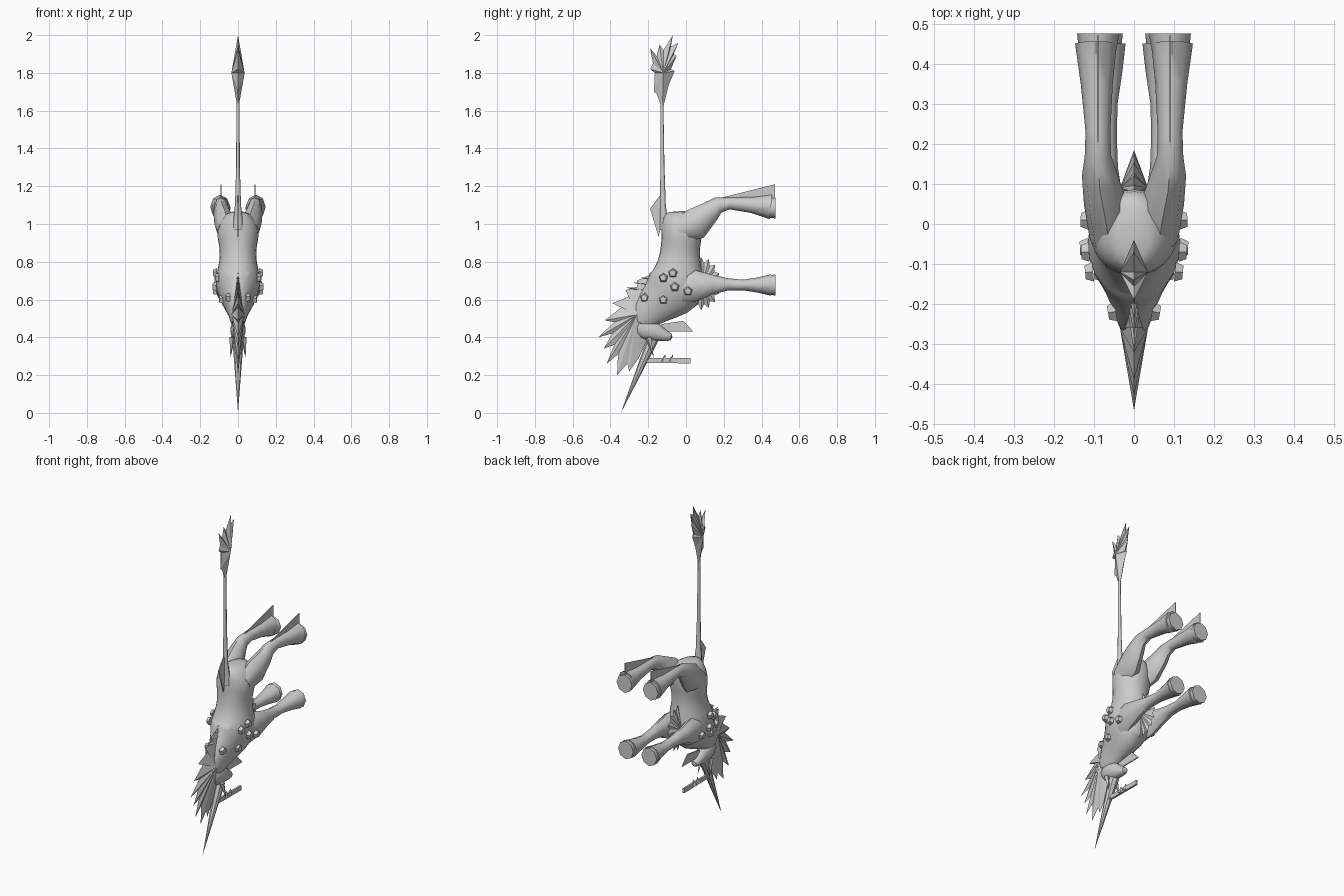
import bpy
import bmesh
import math
from mathutils import Vector

default_cube = bpy.data.objects.get("Cube")
if default_cube:
    bpy.data.objects.remove(default_cube, do_unlink=True)

grey = bpy.data.materials.new("plain grey")
grey.use_nodes = True
grey.diffuse_color = (0.6, 0.6, 0.6, 1)
grey.node_tree.nodes["Principled BSDF"].inputs["Base Color"].default_value = grey.diffuse_color


def finish(name, bm, smooth=False, subdivide=False):
    """Turn a bmesh into a named grey object."""
    bmesh.ops.recalc_face_normals(bm, faces=bm.faces)
    mesh = bpy.data.meshes.new(name)
    bm.to_mesh(mesh)
    bm.free()
    mesh.materials.append(grey)
    obj = bpy.data.objects.new(name, mesh)
    bpy.context.collection.objects.link(obj)
    if subdivide:
        obj.modifiers.new("Rounding", "SUBSURF").levels = 1
    if smooth:
        bpy.ops.object.select_all(action="DESELECT")
        obj.select_set(True)
        bpy.context.view_layer.objects.active = obj
        bpy.ops.object.shade_smooth_by_angle(angle=math.radians(50))
    return obj


def loft(name, sections, sides=10, side=1, subdivide=False):
    """Skin oval rings: centre x, y, z, half depth in the side plane, half width."""
    bm = bmesh.new()
    centres = [Vector((side * s[0], s[1], s[2])) for s in sections]
    rings = []
    for i, (centre, section) in enumerate(zip(centres, sections)):
        before = centres[max(i - 1, 0)]
        after = centres[min(i + 1, len(centres) - 1)]
        along = after - before
        across = Vector((0, along.z, -along.y)).normalized()
        ring = []
        for k in range(sides):
            angle = math.tau * k / sides
            offset = across * section[3] * math.cos(angle)
            offset.x = section[4] * math.sin(angle)
            ring.append(bm.verts.new(centre + offset))
        rings.append(ring)
    for low, high in zip(rings, rings[1:]):
        for k in range(sides):
            n = (k + 1) % sides
            bm.faces.new((low[k], low[n], high[n], high[k]))
    bm.faces.new(rings[0])
    bm.faces.new(rings[-1])
    return finish(name, bm, True, subdivide)


def tuft(name, outline, middle, thick, x=0):
    """Pointed hair clump: a flat outline with a raised middle on both sides."""
    bm = bmesh.new()
    rim = [bm.verts.new((x, y, z)) for y, z in outline]
    for sign in (-1, 1):
        peak = bm.verts.new((x + sign * thick, *middle))
        for a, b in zip(rim, rim[1:] + rim[:1]):
            bm.faces.new((a, b, peak))
    return finish(name, bm)


def plate(name, outline, x=0, thick=0.006):
    """Thin flat sheet standing in the side plane."""
    bm = bmesh.new()
    face = bm.faces.new([bm.verts.new((x - thick / 2, y, z)) for y, z in outline])
    made = bmesh.ops.extrude_face_region(bm, geom=[face])["geom"]
    verts = [v for v in made if isinstance(v, bmesh.types.BMVert)]
    bmesh.ops.translate(bm, verts=verts, vec=(thick, 0, 0))
    return finish(name, bm)


def spike(name, base, tip, radius, sides=6):
    """Tapered point from base to tip."""
    base, tip = Vector(base), Vector(tip)
    bm = bmesh.new()
    bmesh.ops.create_cone(bm, cap_ends=True, segments=sides, radius1=radius,
                          radius2=0, depth=(tip - base).length)
    bm.transform((tip - base).to_track_quat("Z", "Y").to_matrix().to_4x4())
    bmesh.ops.translate(bm, verts=bm.verts, vec=(base + tip) / 2)
    return finish(name, bm)


# Trunk and neck, rump uppermost
loft("body", [
    (0, -.02, 1.07, .08, .04), (0, -.02, 1.04, .11, .085), (0, -.02, .96, .115, .125),
    (0, -.03, .88, .105, .1), (0, -.035, .8, .115, .1), (0, -.04, .72, .15, .125),
    (0, -.06, .65, .17, .12), (0, -.13, .595, .125, .085), (0, -.21, .53, .09, .05),
    (0, -.25, .46, .06, .04)], 12, 1, True)

# Head with the muzzle towards the feet
loft("head", [
    (0, -.27, .47, .03, .025), (0, -.22, .445, .065, .045), (0, -.16, .43, .055, .043),
    (0, -.11, .405, .03, .03), (0, -.07, .4, .02, .022)], 10, 1, True)

# Horn and tail
spike("horn", (0, -.175, .39), (0, -.345, 0), .03, 8)
loft("tail", [(0, -.115, .97, .025, .03), (0, -.122, 1.1, .015, .016),
              (0, -.125, 1.3, .011, .01), (0, -.128, 1.66, .008, .008)], 8)
tuft("tail_tuft", [
    (-.125, 1.6), (-.155, 1.69), (-.17, 1.7), (-.165, 1.8), (-.19, 1.82), (-.175, 1.85),
    (-.19, 1.93), (-.155, 1.89), (-.14, 1.95), (-.12, 1.92), (-.07, 2), (-.08, 1.94),
    (-.04, 1.96), (-.065, 1.9), (-.05, 1.89), (-.08, 1.82), (-.06, 1.81), (-.09, 1.74)],
    (-.12, 1.8), .035)
plate("tail_fin", [(-.14, 1.15), (-.19, 1.08), (-.145, .93), (-.12, 1.05)])

# Mane of swept points
tuft("mane", [
    (-.15, .75), (-.26, .7), (-.22, .68), (-.32, .65), (-.27, .63), (-.39, .58),
    (-.34, .56), (-.43, .49), (-.38, .48), (-.465, .4), (-.39, .42), (-.435, .34),
    (-.38, .36), (-.42, .26), (-.36, .31), (-.365, .2), (-.31, .26), (-.3, .22),
    (-.25, .29), (-.2, .4), (-.2, .52)], (-.26, .52), .035)
for i in range(4):
    spike("mane_lock", (0, -.13 - i * .03, .74 - i * .03),
          (0, -.2 - i * .04, .74 - i * .025), .015, 4)

# Beard and hanging bar
plate("beard", [(-.14, .43), (-.13, .47), (-.015, .487), (.04, .43)])
plate("bar", [(-.23, .265), (-.23, .29), (.025, .29), (.025, .262)], 0, .012)
for y in (-.21, -.12, -.08):
    spike("bar_stud", (0, y, .27), (0, y + .01, .31), .016, 5)

# Leafy ruff under the chest, alternating long and short points
ruff = []
for i in range(32):
    angle = math.tau * i / 32
    reach = (1, .8)[i % 2]
    ruff.append((.08 + .105 * reach * math.cos(angle), .685 + .14 * reach * math.sin(angle)))
tuft("chest_ruff", ruff, (.09, .685), .035)

# Paired parts
for side, word in ((1, "left"), (-1, "right")):
    loft(word + "_hind_leg", [
        (.06, -.04, .96, .06, .05), (.07, .05, 1, .085, .055), (.085, .12, 1.06, .06, .045),
        (.09, .17, 1.1, .043, .033), (.09, .23, 1.11, .032, .031),
        (.093, .35, 1.1, .042, .04), (.095, .45, 1.09, .065, .052)], 8, side)
    loft(word + "_front_leg", [
        (.06, -.03, .66, .09, .05), (.075, .06, .675, .08, .048), (.078, .14, .68, .052, .038),
        (.075, .22, .68, .033, .032), (.073, .3, .677, .028, .032),
        (.073, .38, .677, .04, .044), (.077, .45, .677, .057, .056)], 8, side)
    for leg, x, z in (("hind", .09, 1.085), ("front", .08, .677)):
        loft(word + "_" + leg + "_hoof", [
            (x, .43, z, .05, .045), (x, .455, z, .053, .05), (x, .475, z, .056, .052)], 8, side)
    plate(word + "_fetlock_fin", [(.15, 1.13), (.47, 1.13), (.47, 1.21)], side * .09, .004)
    spike(word + "_ear", (side * .03, -.2, .4), (side * .04, -.17, .29), .016, 4)

    # Five-sided flowers on the shoulder and neck
    for y, z, x in ((-.07, .74, .122), (-.12, .715, .112), (-.06, .667, .125),
                    (-.12, .6, .09), (-.22, .61, .055), (.01, .645, .123)):
        bm = bmesh.new()
        bmesh.ops.create_cone(bm, cap_ends=True, segments=5, radius1=.026,
                              radius2=.018, depth=.02)
        facing = Vector((side, y * .8, 0))
        bm.transform(facing.to_track_quat("Z", "Y").to_matrix().to_4x4())
        bmesh.ops.translate(bm, verts=bm.verts, vec=(side * x, y, z))
        finish(word + "_flower", bm)
